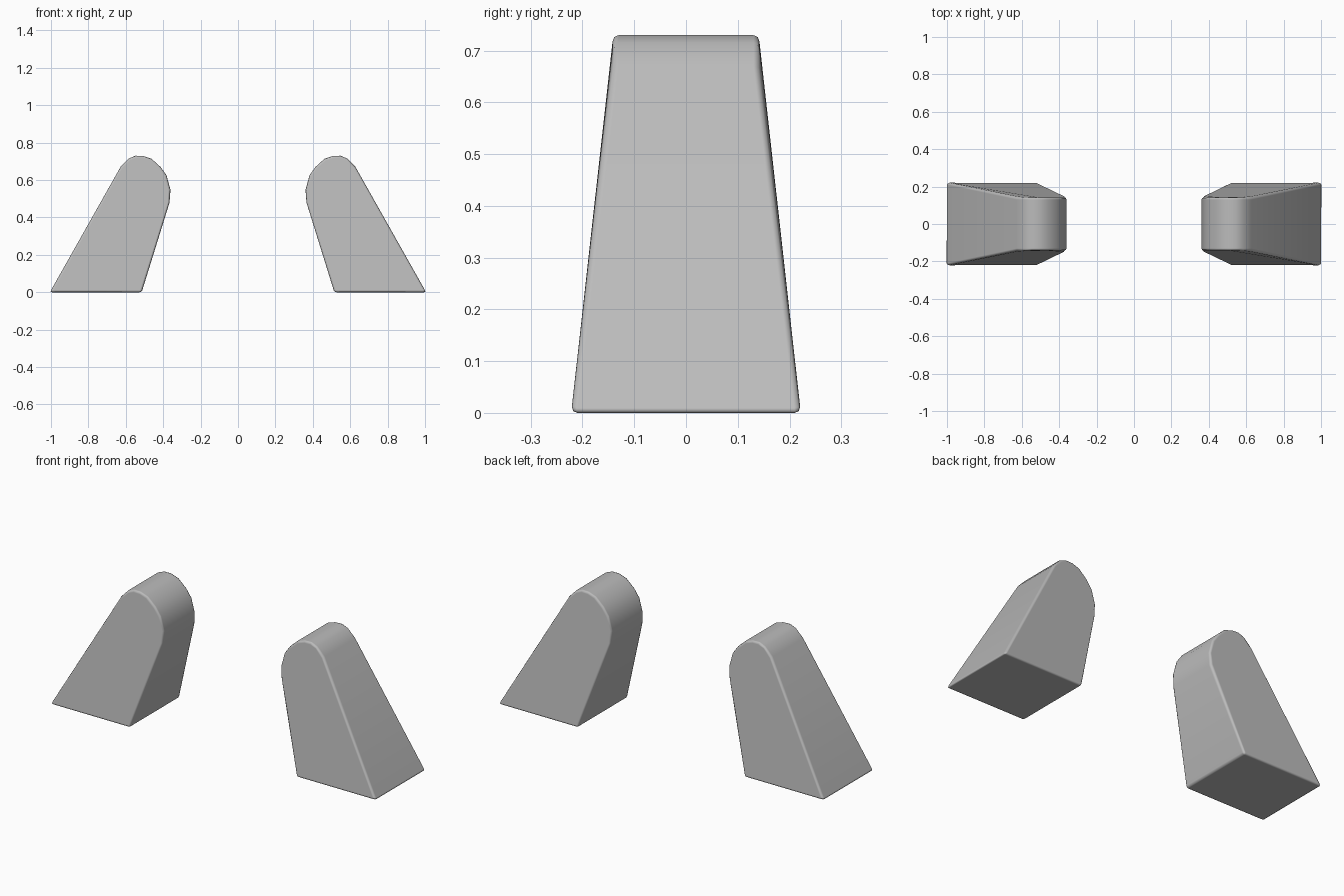
import bpy
import bmesh
import math

if "Cube" in bpy.data.objects:
    bpy.data.objects.remove(bpy.data.objects["Cube"])

GREY = (0.5, 0.5, 0.5, 1)
grey = bpy.data.materials.new("plain grey")
grey.use_nodes = True
grey.diffuse_color = GREY
grey.node_tree.nodes["Principled BSDF"].inputs["Base Color"].default_value = GREY

BASE_HALF, TOP_HALF = 0.222, 0.142
# Side profile: wide base, then the rounded top from outside to inside
BASE = [(0.515, 0), (1.006, 0)]
ARCH = [(0.628, 0.67), (0.585, 0.715), (0.548, 0.73), (0.507, 0.729), (0.463, 0.714),
        (0.414, 0.67), (0.382, 0.625), (0.361, 0.548), (0.366, 0.48)]


def make_wedge(name, side):
    """Tapered wedge foot with a rounded top, on one side of the model."""
    bm = bmesh.new()
    rings = []
    for direction in (-1, 1):
        ring = [bm.verts.new((side * x, direction * BASE_HALF, z)) for x, z in BASE]
        ring += [bm.verts.new((side * x, direction * TOP_HALF, z)) for x, z in ARCH]
        bm.faces.new(ring)
        rings.append(ring)
    front, back = rings
    for i in range(len(front)):
        j = (i + 1) % len(front)
        bm.faces.new((front[i], front[j], back[j], back[i]))
    bmesh.ops.recalc_face_normals(bm, faces=bm.faces)

    mesh = bpy.data.meshes.new(name)
    bm.to_mesh(mesh)
    bm.free()
    mesh.materials.append(grey)
    obj = bpy.data.objects.new(name, mesh)
    bpy.context.collection.objects.link(obj)

    # Soft rim around the faces, leaving the arch facets alone
    bevel = obj.modifiers.new("soft_edges", "BEVEL")
    bevel.width = 0.012
    bevel.segments = 2
    bevel.limit_method = "ANGLE"
    bevel.angle_limit = math.radians(40)
    bevel.harden_normals = True
    for polygon in mesh.polygons:
        polygon.use_smooth = True
    return obj


make_wedge("left_wedge", 1)
make_wedge("right_wedge", -1)
